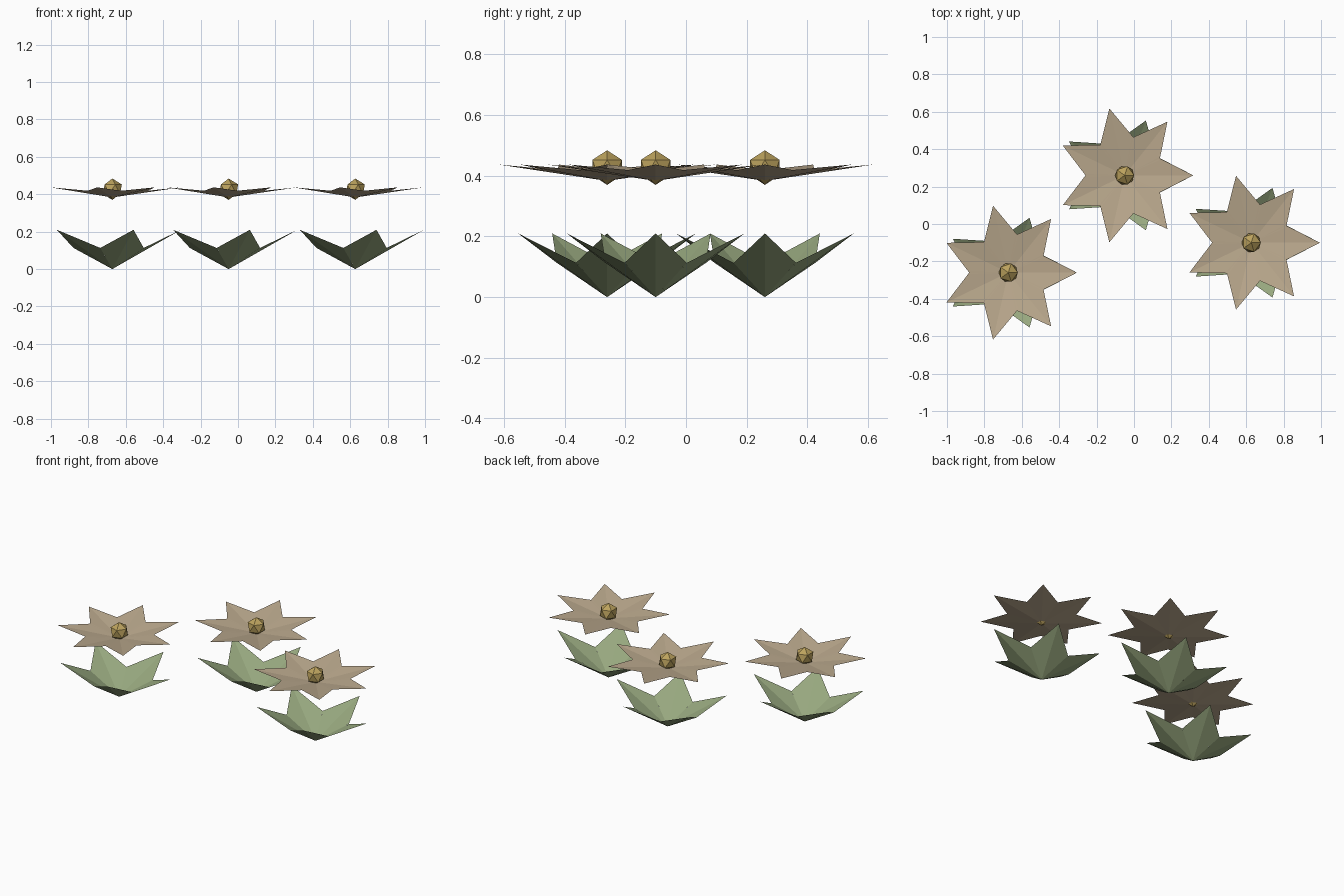
import bpy, bmesh, math

if "Cube" in bpy.data.objects:
    bpy.data.objects.remove(bpy.data.objects["Cube"])

def material(name, rgb):
    m = bpy.data.materials.new(name)
    m.diffuse_color = (*rgb, 1)
    m.use_nodes = True
    m.node_tree.nodes["Principled BSDF"].inputs["Base Color"].default_value = m.diffuse_color
    return m

TAN = material("petal tan", (0.50, 0.40, 0.27))
GREEN = material("leaf green", (0.31, 0.39, 0.21))
GOLD = material("centre gold", (0.50, 0.36, 0.11))

def finish(bm, name, mat, loc):
    me = bpy.data.meshes.new(name)
    bm.to_mesh(me)
    bm.free()
    me.materials.append(mat)
    ob = bpy.data.objects.new(name, me)
    ob.location = loc
    bpy.context.collection.objects.link(ob)

def rosette(name, mat, loc, count, tip, side, base_z, y_scale=1.0):
    """Ring of creased diamond blades; tip = (r, z), side = (r, half width, z)."""
    bm = bmesh.new()
    for i in range(count):
        a = 2 * math.pi * i / count
        c, s = math.cos(a), math.sin(a)
        def vert(r, w, z):
            return bm.verts.new((r * c - w * s, (r * s + w * c) * y_scale, z))
        base, end = vert(0, 0, base_z), vert(tip[0], 0, tip[1])
        left = vert(side[0], side[1], side[2])
        right = vert(side[0], -side[1], side[2])
        bm.faces.new((base, end, left))
        bm.faces.new((base, right, end))
    finish(bm, name, mat, loc)

for n, (x, y) in enumerate([(-0.672, -0.26), (-0.05, 0.26), (0.627, -0.10)], 1):
    # leaves on the ground, slightly squashed in depth
    rosette(f"leaves_{n}", GREEN, (x, y, 0), 5, (0.367, 0.21), (0.168, 0.122, 0.113), 0.0, 0.84)
    # open petals
    rosette(f"petals_{n}", TAN, (x, y, 0), 7, (0.367, 0.437), (0.18, 0.095, 0.418), 0.383)
    # faceted flower centre
    bm = bmesh.new()
    bmesh.ops.create_icosphere(bm, subdivisions=1, radius=0.057)
    finish(bm, f"flower_centre_{n}", GOLD, (x, y, 0.427))
